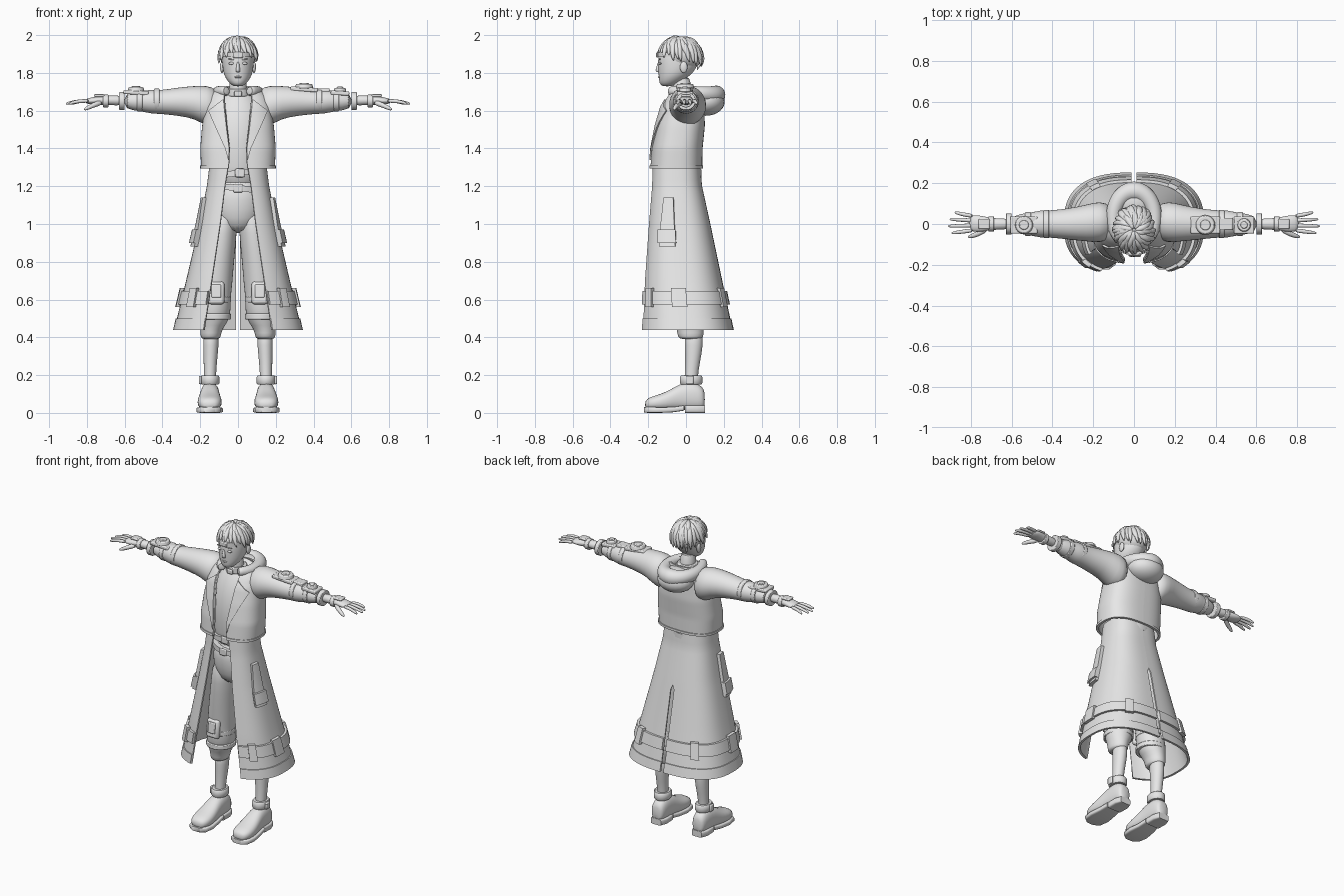
import bpy, bmesh, math, random
from mathutils import Vector, Matrix

if "Cube" in bpy.data.objects:
    bpy.data.objects.remove(bpy.data.objects["Cube"], do_unlink=True)
random.seed(4)
POWER = 2.6  # squareness of the garment cross-sections

grey = bpy.data.materials.new("plain_grey")
grey.use_nodes = True
grey.diffuse_color = (0.8, 0.8, 0.8, 1)
grey.node_tree.nodes["Principled BSDF"].inputs["Base Color"].default_value = (0.8, 0.8, 0.8, 1)


def finish(name, bm, mirror=False, subdivide=0, bevel=0, angle=45):
    bmesh.ops.recalc_face_normals(bm, faces=bm.faces)
    mesh = bpy.data.meshes.new(name)
    bm.to_mesh(mesh)
    bm.free()
    mesh.materials.append(grey)
    obj = bpy.data.objects.new(name, mesh)
    bpy.context.scene.collection.objects.link(obj)
    bpy.ops.object.select_all(action='DESELECT')
    obj.select_set(True)
    bpy.context.view_layer.objects.active = obj
    bpy.ops.object.shade_smooth_by_angle(angle=math.radians(angle))
    if bevel:
        modifier = obj.modifiers.new("bevel", 'BEVEL')
        modifier.width, modifier.segments = bevel, 2
    if mirror:
        obj.modifiers.new("mirror", 'MIRROR')
    if subdivide:
        modifier = obj.modifiers.new("subdivide", 'SUBSURF')
        modifier.levels = modifier.render_levels = subdivide
    return obj


def skin_rings(bm, rings):
    rings = [[bm.verts.new(p) for p in ring] for ring in rings]
    count = len(rings[0])
    for low, high in zip(rings, rings[1:]):
        for i in range(count):
            k = (i + 1) % count
            bm.faces.new((low[i], low[k], high[k], high[i]))
    bm.faces.new(rings[0])
    bm.faces.new(rings[-1])


def loft(name, axis, table, count=16, power=2.0, tilt=0.0, subdivide=1, **options):
    """Skin superellipse rings: (position, centre a, centre b, radius a, radius b)."""
    rings = []
    for pos, ca, cb, ra, rb in table:
        ring = []
        for i in range(count):
            t = math.tau * (i + 0.5) / count
            s, c = math.sin(t), math.cos(t)
            a = ca + ra * math.copysign(abs(c) ** (2 / power), c)
            b = cb + rb * math.copysign(abs(s) ** (2 / power), s)
            ring.append({'x': (pos, a, b), 'y': (a, pos, b), 'z': (a, b, pos + a * tilt)}[axis])
        rings.append(ring)
    bm = bmesh.new()
    skin_rings(bm, rings)
    return finish(name, bm, subdivide=subdivide, angle=80 if subdivide else 45, **options)


def add_tube(bm, points, radii, count=8):
    points = [Vector(p) for p in points]
    rings = []
    for i, (point, radius) in enumerate(zip(points, radii)):
        along = points[min(i + 1, len(points) - 1)] - points[max(i - 1, 0)]
        turn = along.to_track_quat('Z', 'Y')
        angles = [math.tau * k / count for k in range(count)]
        rings.append([point + turn @ Vector((radius * math.cos(t), radius * math.sin(t), 0)) for t in angles])
    skin_rings(bm, rings)


def box(name, centre, size, bevel=0.006, turn=(0, 'X'), **options):
    bm = bmesh.new()
    place = Matrix.Translation(centre) @ Matrix.Rotation(turn[0], 4, turn[1])
    bmesh.ops.create_cube(bm, size=1, matrix=place @ Matrix.Diagonal((*size, 1)))
    return finish(name, bm, bevel=bevel, **options)


def ball(name, centre, radii, **options):
    bm = bmesh.new()
    place = Matrix.Translation(centre) @ Matrix.Diagonal((*radii, 1))
    bmesh.ops.create_uvsphere(bm, u_segments=24, v_segments=14, radius=1, matrix=place)
    return finish(name, bm, **options)


def disc(name, centre, radius, depth, **options):
    bm = bmesh.new()
    bmesh.ops.create_cone(bm, cap_ends=True, segments=24, radius1=radius, radius2=radius * 0.85,
                          depth=depth, matrix=Matrix.Translation(centre))
    return finish(name, bm, **options)


# Garment rows: height, half width, half depth, centre y, half width of front opening
JACKET = [(1.295, .195, .138, -.052, .05), (1.4, .2, .135, -.047, .045), (1.52, .19, .13, -.03, .06),
          (1.62, .175, .115, -.018, .07), (1.68, .155, .095, -.005, .075), (1.725, .1, .07, .01, .06)]
COAT = [(.44, .338, .247, 0, .18), (.7, .275, .212, -.02, .14), (1.0, .205, .167, -.038, .095),
        (1.2, .165, .135, -.05, .07), (1.32, .15, .127, -.052, .05)]


def garment_row(spec, z):
    for low, high in zip(spec, spec[1:]):
        if z <= high[0]:
            break
    f = (z - low[0]) / (high[0] - low[0])
    return [a + (b - a) * f for a, b in zip(low, high)]


def angle_at(spec, x, z):
    return math.asin(min(1, (x / garment_row(spec, z)[1]) ** (POWER / 2)))


def opening(spec, extra=lambda z: 0):
    return lambda z: angle_at(spec, garment_row(spec, z)[4] + extra(z), z)


def slit(z):
    return math.pi - (angle_at(COAT, .012, z) if z < .95 else 0)


def patch(name, spec, start, end, z_low, z_high, lift, thick, cols=12, rows=6):
    """A slab following a garment between two angles, measured from the front."""
    def limit(value, z):
        return value(z) if callable(value) else value
    bm = bmesh.new()
    layers = []
    for offset in (lift, lift + thick):
        grid = []
        for j in range(rows + 1):
            z = z_low + (z_high - z_low) * j / rows
            _, rx, ry, cy, _ = garment_row(spec, z)
            first, last = limit(start, z), limit(end, z)
            line = []
            for i in range(cols + 1):
                t = first + (last - first) * i / cols
                s, c = max(0, math.sin(t)), math.cos(t)
                x = (rx + offset) * s ** (2 / POWER)
                y = cy - (ry + offset) * math.copysign(abs(c) ** (2 / POWER), c)
                line.append(bm.verts.new((x, y, z)))
            grid.append(line)
        for a, b in zip(grid, grid[1:]):
            for i in range(cols):
                bm.faces.new((a[i], a[i + 1], b[i + 1], b[i]))
        layers.append(grid[0] + [g[-1] for g in grid[1:-1]] + grid[-1][::-1] + [g[0] for g in grid[-2:0:-1]])
    inner, outer = layers
    for i in range(len(inner)):
        k = (i + 1) % len(inner)
        bm.faces.new((inner[i], inner[k], outer[k], outer[i]))
    return finish(name, bm, mirror=True)


# Long coat with back slit, hem band, buckles and side pockets
patch("coat_skirt", COAT, opening(COAT), slit, .44, 1.32, -.008, .008, cols=28, rows=30)
patch("coat_hem", COAT, opening(COAT), slit, .44, .5, 0, .006, cols=28, rows=2)
patch("coat_belt", COAT, opening(COAT, lambda z: .004), slit, .575, .645, 0, .014, cols=28, rows=2)
for middle in (.8, 1.5, 2.55):
    patch("belt_buckle", COAT, middle - .1, middle + .1, .56, .66, .004, .02, cols=4, rows=2)
patch("coat_pocket", COAT, lambda z: 1.1 + .6 * max(0, z - .95), 1.5, .88, 1.14, 0, .02, cols=6, rows=6)
patch("pocket_flap", COAT, 1.08, 1.52, .9, .97, .01, .022, cols=6, rows=2)

# Short jacket, its lapels and hem
patch("jacket_body", JACKET, opening(JACKET), math.pi, 1.295, 1.725, -.01, .01, cols=28, rows=24)
patch("jacket_lapel", JACKET, opening(JACKET),
      opening(JACKET, lambda z: .002 + .08 * min((z - 1.34) / .26, (1.66 - z) / .06)),
      1.34, 1.66, .001, .008, cols=4, rows=16)
patch("jacket_hem", JACKET, opening(JACKET), math.pi, 1.295, 1.31, 0, .005, cols=28, rows=1)

# Sleeves and cuffs
loft("sleeve", 'x', [(.1, .01, 1.62, .085, .1), (.17, .01, 1.625, .105, .11), (.23, .005, 1.645, .092, .088),
                     (.32, 0, 1.648, .078, .076), (.42, 0, 1.645, .066, .062), (.46, 0, 1.648, .07, .066),
                     (.5, 0, 1.65, .056, .055), (.61, 0, 1.65, .047, .045)], mirror=True)
for x, radius in ((.43, .069), (.52, .06), (.615, .052), (.7, .037)):
    loft("sleeve_strap", 'x', [(x + d, 0, 1.651, radius, radius - .003) for d in (-.014, .014)],
         count=24, subdivide=0, mirror=True, bevel=.004)

# Arm armour differs from side to side
for x, z, radius in ((.35, 1.725, .05), (.54, 1.705, .034), (-.54, 1.708, .046)):
    box("arm_plate", (x, -.005, z - .012), (radius * 2.9, .085, .022), turn=(.06, 'Y'))
    disc("arm_disc", (x, -.005, z + .004), radius, .024, bevel=.004)
    disc("arm_disc_boss", (x, -.005, z + .016), radius * .55, .012, bevel=.003)
box("arm_link", (.45, 0, 1.706), (.07, .06, .025))
box("wrist_plate", (.735, 0, 1.68), (.055, .05, .014), mirror=True)

# Hands
loft("palm", 'x', [(.6, 0, 1.653, .03, .03), (.68, 0, 1.655, .027, .025), (.72, 0, 1.655, .034, .026),
                   (.77, .002, 1.652, .044, .02), (.81, .004, 1.65, .038, .013)], mirror=True)
bm = bmesh.new()
for y, reach in ((-.03, .895), (-.007, .912), (.016, .905), (.038, .88)):
    add_tube(bm, [(.785, y, 1.651), (.84, y * 1.25, 1.652), (reach - .01, y * 1.45, 1.64),
                  (reach, y * 1.5, 1.635)], (.012, .0105, .009, .004))
add_tube(bm, [(.72, -.02, 1.645), (.765, -.05, 1.63), (.805, -.062, 1.61), (.815, -.064, 1.605)],
         (.018, .014, .011, .004))
finish("fingers", bm, mirror=True, subdivide=1, angle=80)

# Shirt, hips and belts
loft("shirt", 'z', [(1.18, 0, -.03, .125, .1), (1.3, 0, -.04, .12, .102), (1.45, 0, -.035, .148, .118),
                    (1.6, 0, -.015, .14, .105), (1.68, 0, 0, .09, .07), (1.71, 0, 0, .055, .05)], count=24)
loft("hips", 'z', [(1.25, 0, -.035, .125, .104), (1.12, 0, -.032, .14, .115), (1.03, 0, -.025, .135, .11),
                   (.95, 0, -.02, .07, .08)], count=24)
for z, tilt, x in ((1.27, .12, .01), (1.19, -.1, 0)):
    loft("waist_belt", 'z', [(z + d, 0, -.036, .134, .118) for d in (-.016, .016)],
         count=32, subdivide=0, tilt=tilt)
    box("waist_buckle", (x, -.155, z), (.05, .012, .045))

# Baggy trousers, knee pads and shins
loft("trouser_leg", 'z', [(1.1, .07, -.025, .068, .1), (.95, .08, -.02, .076, .1), (.8, .1, -.01, .08, .096),
                          (.67, .115, 0, .086, .092), (.61, .118, 0, .08, .085), (.55, .125, .005, .09, .092),
                          (.48, .13, .015, .08, .082), (.445, .142, .022, .058, .072),
                          (.4, .145, .025, .055, .07), (.39, .145, .025, .045, .055)], mirror=True)
for z in (.6, .51):
    loft("leg_strap", 'z', [(z + d, .124, .004, .088, .092) for d in (-.015, .015)],
         count=24, subdivide=0, bevel=.004, mirror=True)
box("knee_pad", (.115, -.088, .635), (.085, .035, .12), bevel=.014, turn=(-.1, 'X'), mirror=True)
box("knee_plate", (.115, -.108, .645), (.05, .012, .07), bevel=.005, turn=(-.1, 'X'), mirror=True)
loft("shin", 'z', [(.44, .143, .04, .043, .05), (.36, .143, .042, .042, .05), (.27, .147, .035, .036, .04),
                   (.19, .148, .027, .031, .034), (.11, .148, .025, .035, .04)], mirror=True)

# Shoes
loft("shoe_upper", 'y', [(-.218, .15, .043, .03, .02), (-.195, .15, .05, .058, .034), (-.14, .15, .055, .068, .043),
                         (-.08, .15, .068, .06, .056), (-.03, .149, .086, .052, .072), (.04, .148, .09, .05, .078),
                         (.085, .148, .08, .044, .062), (.1, .148, .07, .03, .045)], power=2.4, mirror=True)
loft("shoe_sole", 'y', [(-.222, .15, .016, .03, .014), (-.2, .15, .016, .06, .016), (-.14, .15, .015, .07, .015),
                        (-.07, .15, .017, .06, .014), (-.01, .149, .026, .052, .014)],
     power=6, subdivide=0, mirror=True)
loft("shoe_heel", 'y', [(-.005, .148, .02, .05, .02), (.06, .148, .02, .052, .02), (.1, .148, .02, .036, .02)],
     power=6, subdivide=0, mirror=True)
loft("ankle_strap", 'z', [(z, .148, .027, r, r + .01) for z, r in ((.15, .044), (.158, .05), (.19, .05), (.198, .044))],
     count=24, subdivide=0, mirror=True)
box("ankle_buckle", (.2, .02, .174), (.014, .04, .045), mirror=True)

# Neck, collar and hood
loft("neck", 'z', [(1.62, 0, -.005, .055, .055), (1.7, 0, -.02, .047, .05), (1.79, 0, -.025, .047, .052)])
loft("neck_band", 'z', [(z, 0, -.017, .062, .064) for z in (1.675, 1.715)], count=28, subdivide=0, bevel=.005)
box("neck_clasp", (0, -.085, 1.69), (.04, .014, .03))
ball("hood_bag", (0, .105, 1.648), (.115, .1, .075))
bm = bmesh.new()
steps = [i / 12 for i in range(25)]
sweep = [math.pi + (f - 1) * 2.55 for f in steps]
add_tube(bm, [(.102 * math.sin(t), .025 - .135 * math.cos(t), 1.695 + .012 * math.cos(t)) for t in sweep],
         [.026 + .026 * (1 - abs(f - 1)) for f in steps], count=14)
finish("hood_rim", bm, subdivide=1, angle=80)

# Head and face
loft("head", 'z', [(1.728, 0, -.1, .022, .026), (1.745, 0, -.088, .046, .054), (1.775, 0, -.068, .068, .076),
                   (1.805, 0, -.052, .079, .095), (1.845, 0, -.043, .084, .106), (1.89, 0, -.038, .086, .11),
                   (1.93, 0, -.034, .078, .1), (1.965, 0, -.03, .045, .06)], count=24)
loft("nose", 'z', [(1.802, 0, -.142, .012, .012), (1.812, 0, -.147, .014, .019), (1.835, 0, -.144, .009, .012),
                   (1.862, 0, -.142, .007, .008)], count=8)
ball("ear", (.085, -.012, 1.83), (.01, .02, .03), mirror=True)
ball("eye", (.034, -.137, 1.85), (.017, .008, .007), mirror=True)
box("eyebrow", (.035, -.139, 1.872), (.036, .008, .006), bevel=.002, turn=(-.1, 'Y'), mirror=True)
ball("lips", (0, -.139, 1.778), (.02, .009, .006))
loft("headband", 'z', [(z, 0, -.038, .089, .115) for z in (1.883, 1.908)], count=32, subdivide=0)
box("headband_plate", (0, -.153, 1.895), (.055, .01, .03))

# Layered hair locks around a cap
ball("hair_cap", (0, -.02, 1.895), (.095, .108, .087))
bm = bmesh.new()
for layer, locks in ((1.0, 24), (.93, 18), (.8, 10)):
    for i in range(locks):
        heading = math.tau * (i + random.uniform(-.3, .3)) / locks
        back = (1 - math.cos(heading)) / 2
        drop = (1.4 + .65 * back) * layer ** 3 + random.uniform(-.15, .1)
        swirl = random.uniform(.1, .5)
        path = []
        for f in (.05, .3, .55, .8, 1):
            t, a = drop * f, heading + swirl * (f - .5)
            out = 1 + .05 * (1 - layer) * f + random.uniform(-.02, .05)
            path.append((.1 * out * math.sin(t) * math.sin(a),
                         -.03 - .118 * out * math.sin(t) * math.cos(a),
                         1.87 + .112 * out * math.cos(t)))
        add_tube(bm, path, (.01, .019, .02, .015, .003), count=6)
finish("hair_locks", bm, subdivide=1, angle=80)
